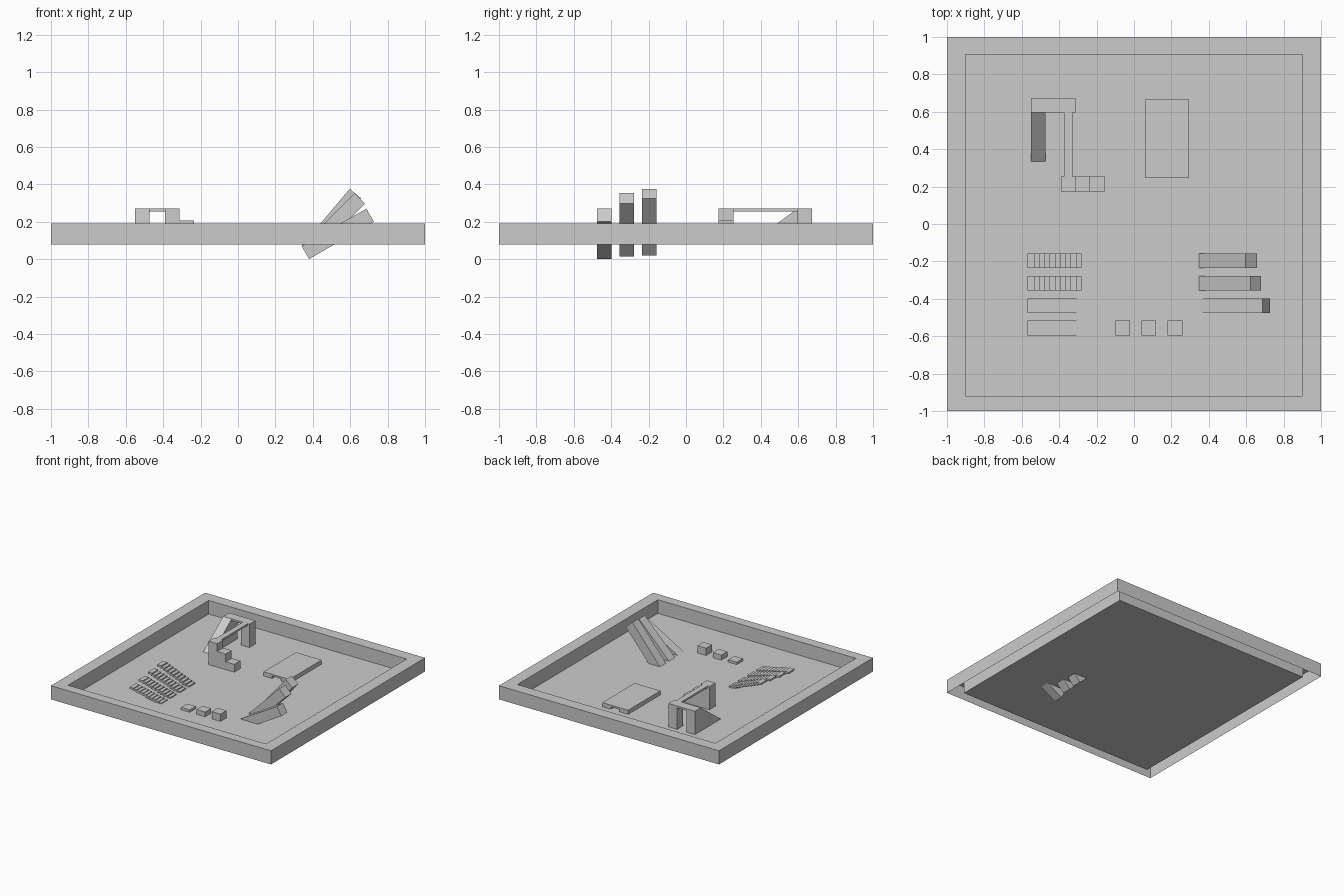
import bpy, bmesh, math

if "Cube" in bpy.data.objects:
    bpy.data.objects.remove(bpy.data.objects["Cube"])

FLOOR, WALL_TOP, U = 0.078, 0.19, 0.078


def finish(name, bm, fix=True):
    if fix:
        bmesh.ops.recalc_face_normals(bm, faces=bm.faces[:])
    me = bpy.data.meshes.new(name)
    bm.to_mesh(me)
    bm.free()
    ob = bpy.data.objects.new(name, me)
    bpy.context.collection.objects.link(ob)
    return ob


def prism(name, pts, place, lo, hi):
    """Extrude a flat profile; place(a, b, t) maps it to 3D."""
    bm = bmesh.new()
    r0 = [bm.verts.new(place(a, b, lo)) for a, b in pts]
    r1 = [bm.verts.new(place(a, b, hi)) for a, b in pts]
    n = len(pts)
    bm.faces.new(r0)
    bm.faces.new(r1)
    for i in range(n):
        j = (i + 1) % n
        bm.faces.new((r0[i], r0[j], r1[j], r1[i]))
    return finish(name, bm)


def along_y(a, b, t):
    return (a, t, b)


def along_x(a, b, t):
    return (t, a, b)


def box(name, x, y, z):
    return prism(name, [(x[0], z[0]), (x[1], z[0]), (x[1], z[1]), (x[0], z[1])],
                 along_y, *y)


# Floor with raised rim, open underneath the rim
bm = bmesh.new()
loops = []
for x0, x1, y0, y1, z in [(-1, 1, -1, 1, FLOOR), (-1, 1, -1, 1, WALL_TOP),
                          (-0.9, 0.9, -0.92, 0.905, WALL_TOP),
                          (-0.9, 0.9, -0.92, 0.905, FLOOR)]:
    loops.append([bm.verts.new((x, y, z)) for x, y in
                  [(x0, y0), (x1, y0), (x1, y1), (x0, y1)]])
for a, b in zip(loops, loops[1:]):
    for i in range(4):
        j = (i + 1) % 4
        bm.faces.new((a[i], a[j], b[j], b[i]))
bm.faces.new(loops[-1])
finish("walled_floor", bm, fix=False)

# Raised walkway: two posts with a lintel, narrow beam, three stairs, ramp
TOP = 0.27
box("post_left", (-0.552, -0.474), (0.595, 0.673), (FLOOR, TOP))
box("post_right", (-0.39, -0.312), (0.595, 0.673), (FLOOR, TOP))
box("lintel", (-0.474, -0.39), (0.595, 0.673), (0.255, TOP))
box("balance_beam", (-0.374, -0.328), (0.253, 0.595), (0.255, TOP))
rise = (TOP - FLOOR) / 3
stairs = [(-0.39, FLOOR), (-0.39 + 3 * U, FLOOR)]
for i in range(3):
    x = -0.39 + (3 - i) * U
    stairs += [(x, FLOOR + (i + 1) * rise), (x - U, FLOOR + (i + 1) * rise)]
prism("big_stairs", stairs, along_y, 0.175, 0.253)
prism("walkway_ramp", [(0.335, FLOOR), (0.595, FLOOR), (0.595, TOP)],
      along_x, -0.552, -0.474)

# Low slab with a crawl passage
prism("low_tunnel", [(0.06, FLOOR), (0.06 + U, FLOOR), (0.06 + U, 0.098),
                     (0.295 - U, 0.098), (0.295 - U, FLOOR), (0.295, FLOOR),
                     (0.295, 0.112), (0.06, 0.112)], along_y, 0.246, 0.665)

# Blocks of growing height
for i in range(3):
    x = -0.10 + 0.14 * i
    box(f"block_{i + 1}", (x, x + U), (-0.595, -0.517), (FLOOR, FLOOR + 0.02 * (i + 1)))

# Tilted planks sunk through the floor
L, T, PX, PZ = 0.40, 0.08, 0.34, 0.07
for i, deg in enumerate((50, 45, 30)):
    c, s = math.cos(math.radians(deg)), math.sin(math.radians(deg))
    pts = [(PX + u * c + v * s, PZ + u * s - v * c)
           for u, v in [(0, 0), (L, 0), (L, T), (0, T)]]
    y = -0.157 - 0.12 * i
    prism(f"tilted_plank_{deg}", pts, along_y, y - U, y)

# Four flights of thin floating steps, each flight lower than the last
for r, height in enumerate((0.109, 0.094, 0.077, 0.062)):
    y = -0.157 - 0.12 * r
    for k in range(10):
        x = -0.57 + 0.028 * k
        z = FLOOR + height * (10 - k) / 10
        box(f"flight_{r + 1}_step_{10 - k}", (x, x + 0.038), (y - U, y),
            (max(FLOOR, z - 0.015), z))
